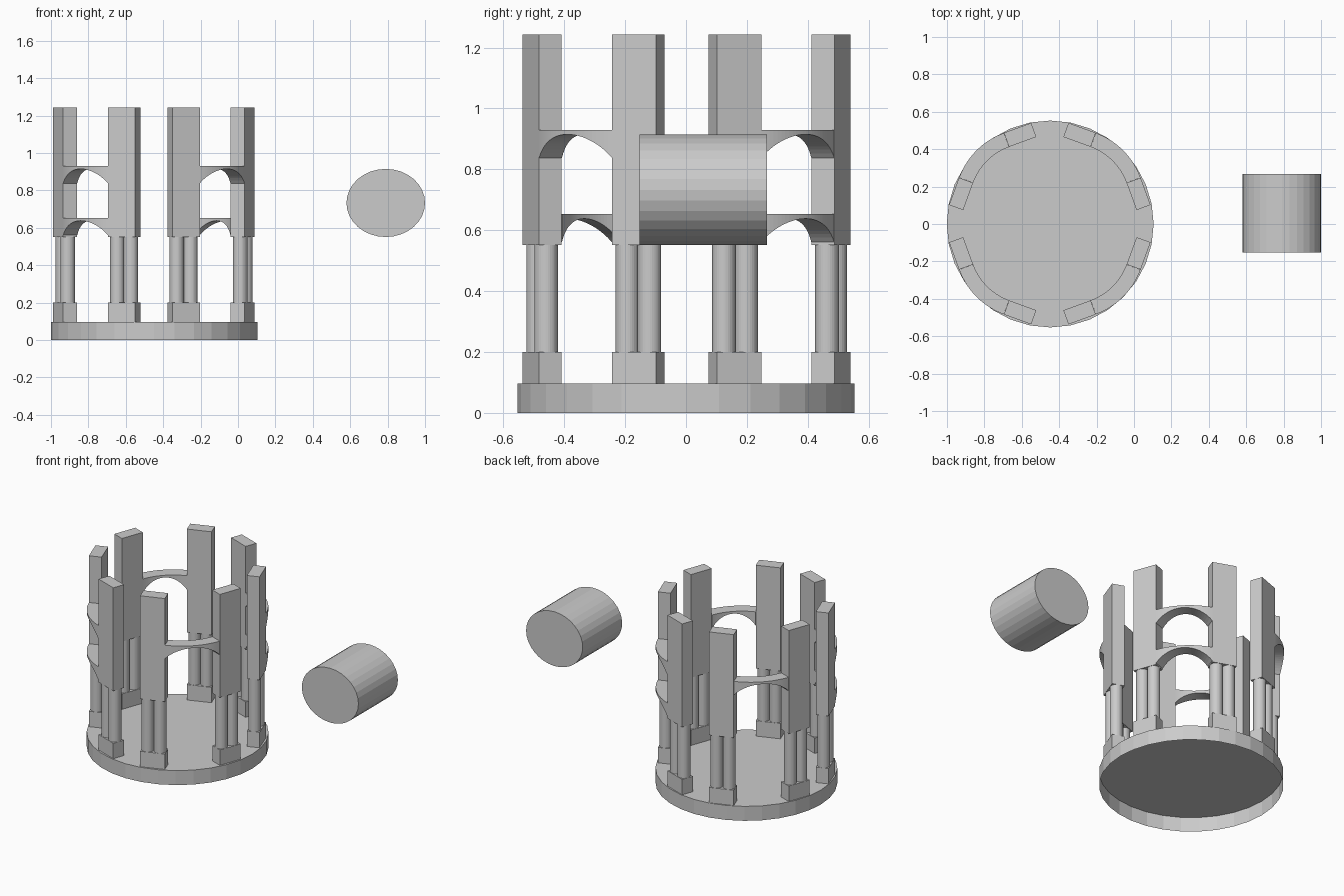
import bpy, bmesh
from math import sin, cos, radians, sqrt, pi
from mathutils import Matrix, Vector

if "Cube" in bpy.data.objects:
    bpy.data.objects.remove(bpy.data.objects["Cube"])

CX, CY = -0.45, 0.002           # centre of the ring of piers
W, D = 0.155, 0.08              # pier width and depth


def finish(bm, name):
    bmesh.ops.recalc_face_normals(bm, faces=bm.faces)
    me = bpy.data.meshes.new(name)
    bm.to_mesh(me)
    bm.free()
    ob = bpy.data.objects.new(name, me)
    bpy.context.collection.objects.link(ob)
    return ob


def cylinder(bm, mat, r, h, n=32):
    bmesh.ops.create_cone(bm, cap_ends=True, segments=n, radius1=r, radius2=r,
                          depth=h, matrix=mat)


def block(bm, frame, z0, z1):
    bmesh.ops.create_cube(bm, size=1, matrix=frame
                          @ Matrix.Translation((0, 0, (z0 + z1) / 2))
                          @ Matrix.Diagonal((D, W, z1 - z0, 1)))


def pier(name, x, y, angle):
    """Plinth, twin columns and tall upper block."""
    frame = Matrix.Translation((CX + x, CY + y, 0)) @ Matrix.Rotation(angle, 4, 'Z')
    for part, z0, z1 in (("plinth", 0.097, 0.2), ("upper_block", 0.551, 1.243)):
        bm = bmesh.new()
        block(bm, frame, z0, z1)
        finish(bm, f"{part}_{name}")
    bm = bmesh.new()
    for s in (-1, 1):
        cylinder(bm, frame @ Matrix.Translation((0, s * W / 4, 0.3755)), W / 4, 0.351)
    finish(bm, f"twin_columns_{name}")


def arch(name, angle, top, n=24):
    """Lintel with a segmental arched opening, bent between two piers."""
    bm = bmesh.new()
    half = radians(25)
    chord, rise = 0.169, 0.077
    rad = (chord ** 2 + rise ** 2) / (2 * rise)
    frame = Matrix.Translation((CX, CY, 0)) @ Matrix.Rotation(angle, 4, 'Z')
    rings = []
    for i in range(n + 1):
        u = 2 * i / n - 1
        a = u * half
        low = top - 0.015 - rad + sqrt(rad ** 2 - (chord * u) ** 2)
        rings.append([bm.verts.new(frame @ Vector((0.154 + r * cos(a), r * sin(a), z)))
                      for r, z in ((0.32, low), (0.40, low), (0.40, top), (0.32, top))])
    for p, q in zip(rings, rings[1:]):
        for k in range(4):
            j = (k + 1) % 4
            bm.faces.new((p[k], p[j], q[j], q[k]))
    bm.faces.new(rings[0])
    bm.faces.new(rings[-1])
    finish(bm, f"arch_{name}")


# Round base, hollow and open underneath
bm = bmesh.new()
cylinder(bm, Matrix.Translation((-0.448, 0, 0.0485)), 0.553, 0.097)
bm.faces.ensure_lookup_table()
under = min(bm.faces, key=lambda f: f.calc_center_median().z)
bmesh.ops.delete(bm, geom=[under], context='FACES_ONLY')
finish(bm, "round_base")

# Eight piers, two per quadrant
t = radians(20)
for i in range(4):
    for s in (-1, 1):
        rot = Matrix.Rotation(i * pi / 2, 3, 'Z')
        p = rot @ Vector((0.4745, s * 0.159, 0))
        pier(f"{i}_{'left' if s > 0 else 'right'}", p.x, p.y, i * pi / 2 + s * t)

# Upper arches in every quadrant, lower ones in two opposite quadrants
for i in range(4):
    arch(f"upper_{i}", radians(45 + 90 * i), 0.93)
    if i % 2 == 0:
        arch(f"lower_{i}", radians(45 + 90 * i), 0.653)

# Separate oval drum lying along y
bm = bmesh.new()
cylinder(bm, Matrix.Translation((0.79, 0.057, 0.733)) @ Matrix.Diagonal((0.21, 1, 0.182, 1))
         @ Matrix.Rotation(pi / 2, 4, 'X'), 1, 0.418)
finish(bm, "oval_drum")
